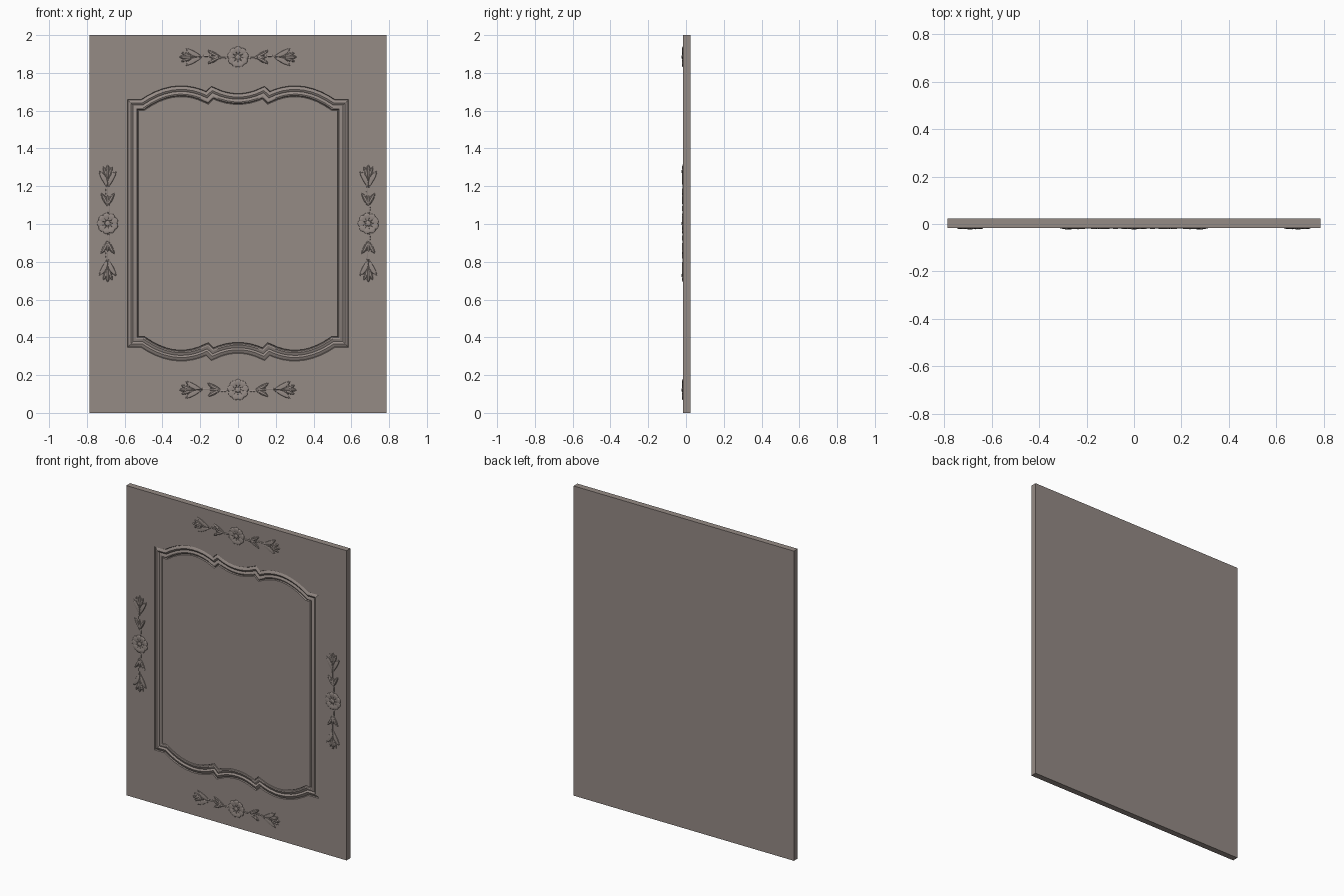
import bpy, bmesh, math
from mathutils import Vector

if "Cube" in bpy.data.objects:
    bpy.data.objects.remove(bpy.data.objects["Cube"])

FRONT, BACK, HALF_W, HEIGHT, MID_Z = -0.016, 0.023, 0.787, 2.0, 1.003

mat = bpy.data.materials.new("warm grey")
mat.diffuse_color = (0.30, 0.256, 0.235, 1)
mat.use_nodes = True
mat.node_tree.nodes["Principled BSDF"].inputs["Base Color"].default_value = mat.diffuse_color


def finish(bm, name, angle=30):
    bmesh.ops.recalc_face_normals(bm, faces=bm.faces[:])
    me = bpy.data.meshes.new(name)
    bm.to_mesh(me)
    bm.free()
    me.materials.append(mat)
    ob = bpy.data.objects.new(name, me)
    bpy.context.collection.objects.link(ob)
    bpy.ops.object.select_all(action='DESELECT')
    ob.select_set(True)
    bpy.context.view_layer.objects.active = ob
    bpy.ops.object.shade_smooth_by_angle(angle=math.radians(angle))
    return ob


def bezier(a, b, c, n):
    a, b, c = Vector(a), Vector(b), Vector(c)
    return [a * (1 - i / n) ** 2 + b * 2 * (i / n) * (1 - i / n) + c * (i / n) ** 2
            for i in range(n + 1)]


# Moulding centre line: arched top, mirrored to the bottom
left = [Vector((-0.556, 0.627))] + bezier((-0.505, 0.627), (-0.33, 0.75), (-0.163, 0.665), 9)
dip = bezier((-0.135, 0.692), (0, 0.625), (0.135, 0.692), 7)
top = left + dip + [Vector((-p.x, p.y)) for p in reversed(left)]
path = top + [Vector((p.x, -p.y)) for p in reversed(top)]
N = len(path)


def miter(i):
    d1 = (path[i] - path[i - 1]).normalized()
    d2 = (path[(i + 1) % N] - path[i]).normalized()
    n1, n2 = Vector((-d1.y, d1.x)), Vector((-d2.y, d2.x))
    return (n1 + n2) / (1 + n1.dot(n2))


# Moulding profile: (offset from centre line, depth below the panel face)
profile = [(0.029, 0), (0.026, 0.007), (0.020, 0.003), (0.010, -0.001), (0.003, 0.002),
           (-0.001, 0.006), (-0.007, 0.003), (-0.015, 0.0), (-0.022, 0.002),
           (-0.026, 0.007), (-0.029, 0)]

# Panel with the moulding carved into its front face
bm = bmesh.new()
loops = []
for off, depth in profile:
    ring = []
    for i, p in enumerate(path):
        q = p + miter(i) * off
        ring.append(bm.verts.new((q.x, FRONT + depth, q.y + MID_Z)))
    loops.append(ring)
for a, b in zip(loops, loops[1:]):
    for i in range(N):
        j = (i + 1) % N
        bm.faces.new((a[i], a[j], b[j], b[i]))
bm.faces.new(loops[-1])
corners = [(-HALF_W, 0), (HALF_W, 0), (HALF_W, HEIGHT), (-HALF_W, HEIGHT)]
f = [bm.verts.new((x, FRONT, z)) for x, z in corners]
b = [bm.verts.new((x, BACK, z)) for x, z in corners]
bm.faces.new(b)
for i in range(4):
    j = (i + 1) % 4
    bm.faces.new((f[i], f[j], b[j], b[i]))
rim = [bm.edges.get((f[i], f[(i + 1) % 4])) for i in range(4)]
rim += [bm.edges.get((loops[0][i], loops[0][(i + 1) % N])) for i in range(N)]
bmesh.ops.triangle_fill(bm, use_beauty=True, edges=rim, normal=(0, -1, 0))
finish(bm, "carved_panel")


# Domed leaf along a curve in local (u, v), w is height above the panel
def leaf(bm, place, pts, width, height, peak=0.5, crease=0.75, n=8):
    line = bezier(*pts, n)
    rows = []
    for i, p in enumerate(line):
        t = i / n
        d = (line[min(i + 1, n)] - line[max(i - 1, 0)]).normalized()
        side = Vector((-d.y, d.x))
        s = math.sin(math.pi * t ** (math.log(0.5) / math.log(peak)))
        w = width * max(s, 0.0) ** 0.8 + 0.0012
        h = height * (0.35 + 0.65 * max(s, 0.0))
        row = []
        for k, m in ((-1, -0.15), (-0.85, 0.6), (-0.4, 1), (0, crease),
                     (0.4, 1), (0.85, 0.6), (1, -0.15)):
            q = p + side * (w * k)
            row.append(bm.verts.new(place(q.x, q.y, h * m)))
        rows.append(row)
    for r, s in zip(rows, rows[1:]):
        for k in range(6):
            bm.faces.new((r[k], r[k + 1], s[k + 1], s[k]))
    for r in (rows[0], rows[-1]):
        bm.faces.new(r)
    for k in (0,):
        bm.faces.new([r[0] for r in rows] + [r[6] for r in reversed(rows)])


# Low dome for the flower heart
def dome(bm, place, radius, height, n=14):
    rings = []
    for r, h in ((1, -0.1), (0.95, 0.6), (0.7, 0.9), (0.35, 1)):
        rings.append([bm.verts.new(place(radius * r * math.cos(math.tau * i / n),
                                         radius * r * math.sin(math.tau * i / n),
                                         height * h)) for i in range(n)])
    for a, c in zip(rings, rings[1:]):
        for i in range(n):
            j = (i + 1) % n
            bm.faces.new((a[i], a[j], c[j], c[i]))
    bm.faces.new(rings[0])
    bm.faces.new(rings[-1])


# Flower spray: central flower, with stem, bud and end blossom on each side
def ornament(name, cx, cz, vertical):
    bm = bmesh.new()

    def place(u, v, w):
        x, z = (-v, u) if vertical else (u, v)
        return (cx + x, FRONT - w, cz + z)

    for k in range(9):
        a = math.tau * k / 9 + math.pi / 2
        c, s = math.cos(a), math.sin(a)
        leaf(bm, place, [(c * r, s * r) for r in (0.010, 0.035, 0.057)],
             0.0185, 0.0058, peak=0.68)
    dome(bm, place, 0.014, 0.007)
    for sgn in (1, -1):
        def blade(pts, width, height, peak=0.5, crease=0.75):
            leaf(bm, place, [(sgn * u, v) for u, v in pts], width, height, peak, crease)
        # stems
        blade([(0.045, 0.0), (0.075, -0.012), (0.115, 0.0)], 0.004, 0.004, crease=1.1)
        blade([(0.125, 0.0), (0.165, 0.012), (0.215, 0.0)], 0.004, 0.004, crease=1.1)
        # bud with two spreading leaves
        blade([(0.092, 0.0), (0.12, 0.0), (0.150, 0.0)], 0.009, 0.0055)
        for v in (1, -1):
            blade([(0.092, v * 0.003), (0.125, v * 0.008), (0.160, v * 0.036)], 0.0105, 0.0060, 0.55)
            # outer blossom leaves
            blade([(0.190, v * 0.003), (0.235, v * 0.010), (0.278, v * 0.047)], 0.0125, 0.0062, 0.55)
            blade([(0.225, v * 0.004), (0.265, v * 0.006), (0.300, v * 0.024)], 0.009, 0.0055, 0.6)
        blade([(0.220, 0.0), (0.27, 0.0), (0.311, 0.0)], 0.011, 0.0068, 0.6)
    finish(bm, name, 40)


ornament("top_flower_spray", 0, 1.884, False)
ornament("bottom_flower_spray", 0, 0.122, False)
ornament("left_flower_spray", -0.69, MID_Z, True)
ornament("right_flower_spray", 0.69, MID_Z, True)
